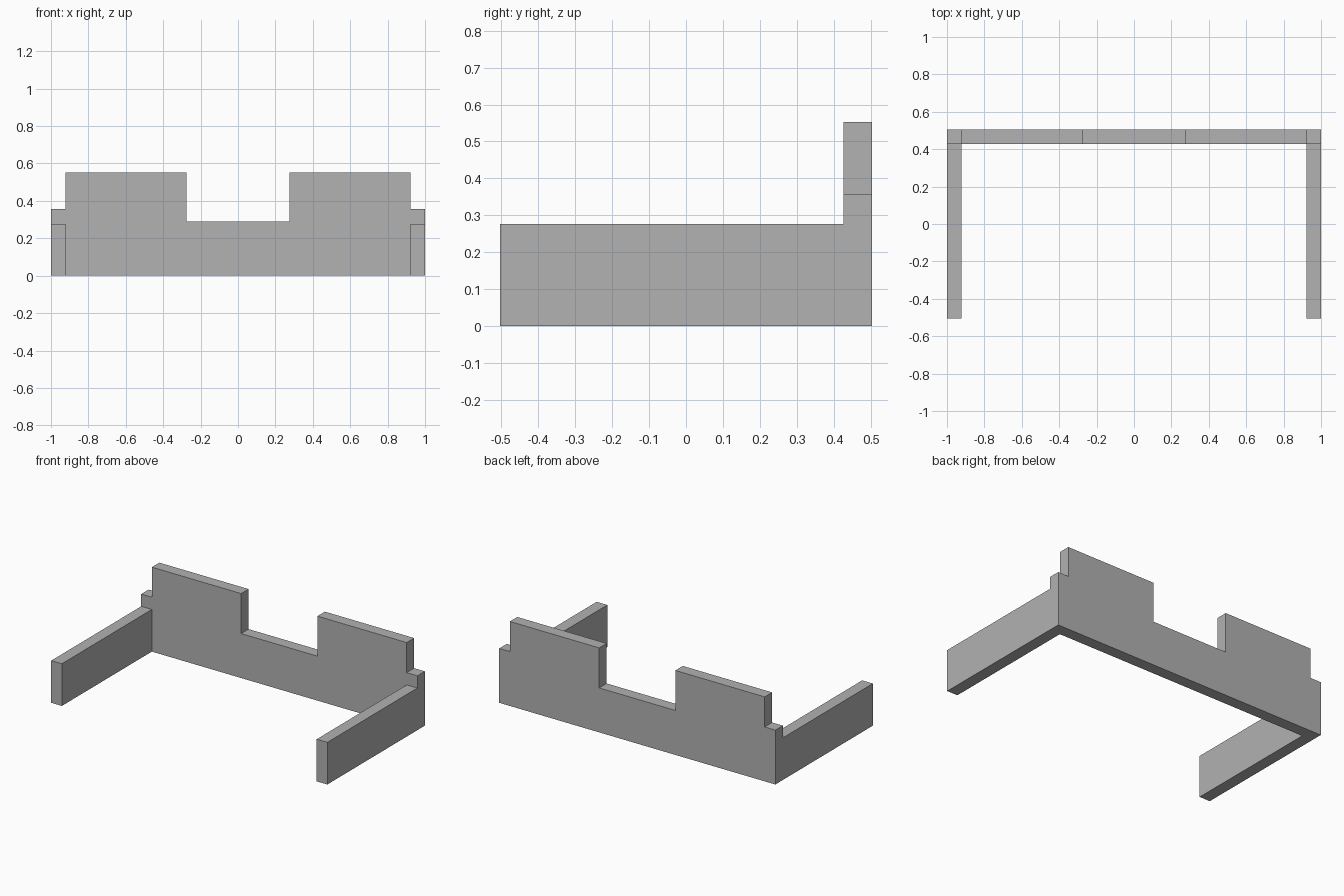
import bpy
import bmesh
from mathutils import Vector

cube = bpy.data.objects.get("Cube")
if cube:
    bpy.data.objects.remove(cube, do_unlink=True)

# Overall sizes
HALF_X, HALF_Y, THICK = 1.0, 0.504, 0.077
INNER_X, INNER_Y = HALF_X - THICK, HALF_Y - THICK
SIDE_H, STEP_H, GAP_H, TOP_H = 0.276, 0.356, 0.291, 0.553
GAP_X = 0.276

# Single plain material
grey = bpy.data.materials.new("plain grey")
grey.use_nodes = True
colour = (0.445, 0.445, 0.445, 1)
grey.diffuse_color = colour
grey.node_tree.nodes["Principled BSDF"].inputs["Base Color"].default_value = colour


def extrude_outline(name, points, direction):
    """Make a solid by extruding a flat outline along a vector."""
    bm = bmesh.new()
    face = bm.faces.new([bm.verts.new(p) for p in points])
    result = bmesh.ops.extrude_face_region(bm, geom=[face], use_keep_orig=True)
    moved = [v for v in result["geom"] if isinstance(v, bmesh.types.BMVert)]
    bmesh.ops.translate(bm, verts=moved, vec=Vector(direction))
    bmesh.ops.recalc_face_normals(bm, faces=bm.faces)
    mesh = bpy.data.meshes.new(name)
    bm.to_mesh(mesh)
    bm.free()
    mesh.materials.append(grey)
    obj = bpy.data.objects.new(name, mesh)
    bpy.context.collection.objects.link(obj)
    return obj


# Back wall: stepped ends, two tall panels and a central gap
half = [(GAP_X, GAP_H), (GAP_X, TOP_H), (INNER_X, TOP_H),
        (INNER_X, STEP_H), (HALF_X, STEP_H), (HALF_X, 0)]
outline = half + [(-x, z) for x, z in reversed(half)]
extrude_outline("back_wall", [(x, INNER_Y, z) for x, z in outline], (0, THICK, 0))

# Low side walls running forward from the back wall
for name, x in (("left_wall", INNER_X), ("right_wall", -HALF_X)):
    base = [(x, -HALF_Y, 0), (x + THICK, -HALF_Y, 0),
            (x + THICK, INNER_Y, 0), (x, INNER_Y, 0)]
    extrude_outline(name, base, (0, 0, SIDE_H))
